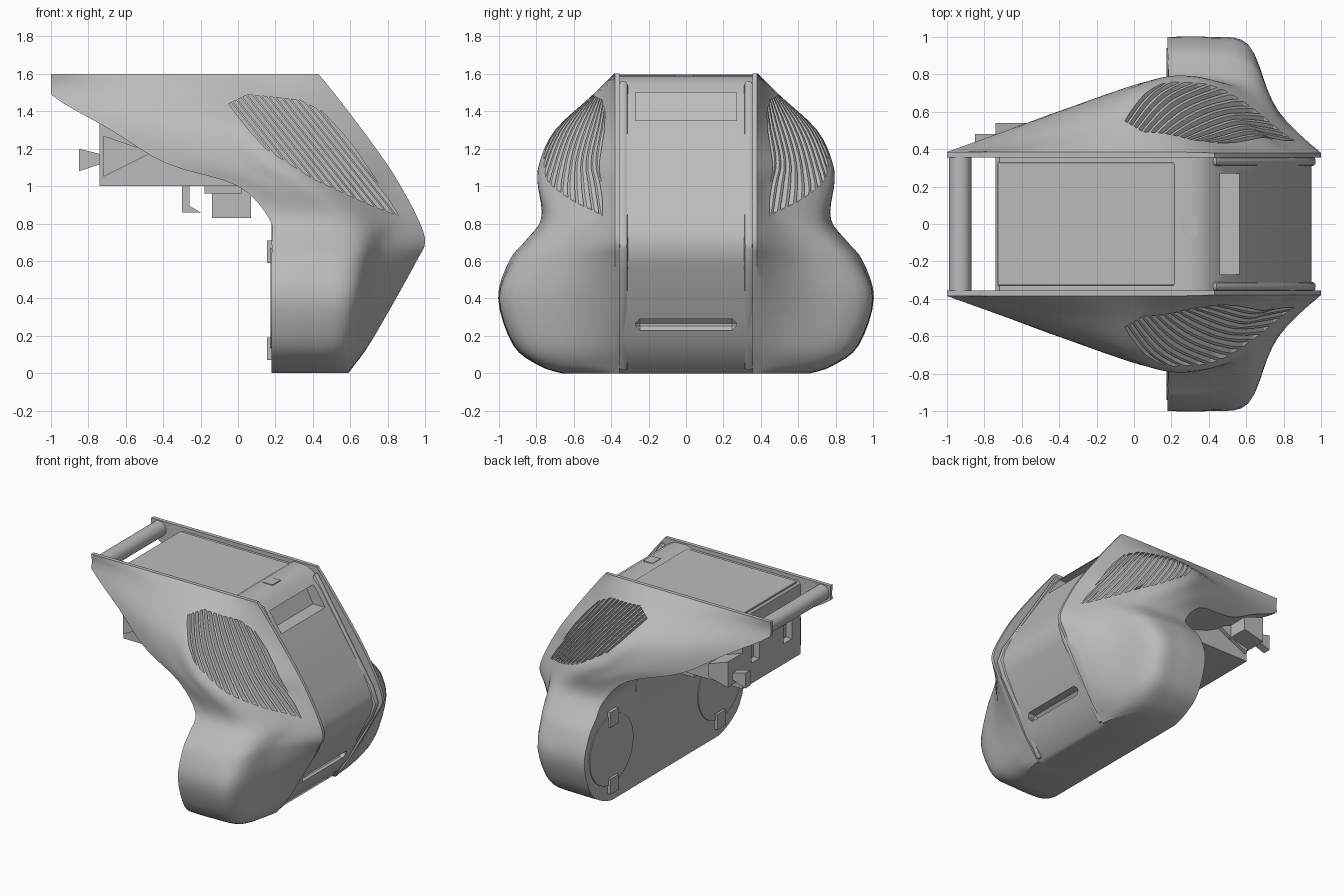
import bpy, bmesh, math
from mathutils import Vector

if "Cube" in bpy.data.objects:
    bpy.data.objects.remove(bpy.data.objects["Cube"])

grey = bpy.data.materials.new("plain_grey")
grey.use_nodes = True
grey.diffuse_color = (0.5, 0.5, 0.5, 1)
grey.node_tree.nodes["Principled BSDF"].inputs["Base Color"].default_value = (0.5, 0.5, 0.5, 1)


def to_object(name, bm):
    bmesh.ops.recalc_face_normals(bm, faces=bm.faces)
    mesh = bpy.data.meshes.new(name)
    bm.to_mesh(mesh)
    bm.free()
    mesh.materials.append(grey)
    ob = bpy.data.objects.new(name, mesh)
    bpy.context.collection.objects.link(ob)
    return ob


def select(ob):
    bpy.ops.object.select_all(action="DESELECT")
    ob.select_set(True)
    bpy.context.view_layer.objects.active = ob


def modify(ob, kind, **settings):
    select(ob)
    mod = ob.modifiers.new(kind, kind)
    for key, value in settings.items():
        setattr(mod, key, value)
    bpy.ops.object.modifier_apply(modifier=mod.name)


def cut(ob, cutter):
    modify(ob, "BOOLEAN", operation="DIFFERENCE", solver="EXACT", object=cutter)
    bpy.data.objects.remove(cutter)


def mirror(ob):
    modify(ob, "MIRROR", use_axis=(False, True, False), use_mirror_merge=False)


def smooth(ob, degrees=30):
    select(ob)
    bpy.ops.object.shade_smooth_by_angle(angle=math.radians(degrees))


def extrude_y(bm, depth):
    new = bmesh.ops.extrude_face_region(bm, geom=bm.faces[:])["geom"]
    bmesh.ops.translate(bm, vec=(0, depth, 0),
                        verts=[v for v in new if isinstance(v, bmesh.types.BMVert)])


def prism(name, outline, y0, y1):
    """Extrude an x-z outline along y."""
    bm = bmesh.new()
    bm.faces.new([bm.verts.new((x, y0, z)) for x, z in outline])
    extrude_y(bm, y1 - y0)
    return to_object(name, bm)


def box(name, lo, hi):
    return prism(name, [(lo[0], lo[2]), (hi[0], lo[2]), (hi[0], hi[2]), (lo[0], hi[2])], lo[1], hi[1])


def cylinder(name, radius, depth, location, rotation):
    bpy.ops.mesh.primitive_cylinder_add(vertices=36, radius=radius, depth=depth,
                                        location=location, rotation=rotation)
    ob = bpy.context.object
    ob.name = name
    ob.data.materials.append(grey)
    return ob


def spline(points, steps):
    """Catmull-Rom curve through points of any dimension."""
    pts = [Vector(p) for p in points]
    out = []
    for i in range(len(pts) - 1):
        a, b, c, d = pts[max(i - 1, 0)], pts[i], pts[i + 1], pts[min(i + 2, len(pts) - 1)]
        for s in range(steps):
            t = s / steps
            out.append(b + 0.5 * t * ((c - a) + t * ((2 * a - 5 * b + 4 * c - d) + t * (3 * (b - c) + d - a))))
    return out + [pts[-1]]


# Side hull: height, then section points from the rear edge to the front ridge
INNER, RIDGE = 0.355, 0.38
levels = [
    (0, .18, .66, .33, .66, .48, .64, .56, .5, .59),
    (.04, .18, .78, .35, .78, .54, .75, .61, .55, .62),
    (.15, .18, .92, .38, .92, .58, .88, .67, .6, .7),
    (.4, .18, 1, .4, 1, .61, .96, .72, .66, .845),
    (.6, .18, .94, .4, .94, .63, .88, .76, .62, .955),
    (.7, .18, .86, .4, .86, .64, .8, .79, .57, 1),
    (.82, .17, .77, .4, .77, .62, .71, .82, .49, .965),
    (1, 0, .73, .2, .785, .43, .755, .72, .48, .87),
    (1.12, -.38, .61, 0, .74, .25, .77, .6, .52, .795),
    (1.3, -.68, .5, -.2, .64, .1, .69, .48, .47, .665),
    (1.49, -1, .385, -.4, .46, 0, .495, .3, .44, .52),
    (1.6, -1, .385, -.6, .385, -.1, .385, .2, .385, .43),
]
bm = bmesh.new()
loops = []
for row in spline(levels, 4):
    z, p = row[0], list(row)[1:] + [RIDGE]
    p[0] = max(p[0], -1)
    section = spline([p[i:i + 2] for i in range(0, len(p), 2)], 5)
    section = [(p[0], INNER)] + [tuple(q) for q in section] + [(p[-2], INNER)]
    loops.append([bm.verts.new((x, y, z)) for x, y in section])
for low, high in zip(loops, loops[1:]):
    for i in range(len(low)):
        j = (i + 1) % len(low)
        bm.faces.new((low[i], low[j], high[j], high[i]))
bm.faces.new(loops[0])
bm.faces.new(loops[-1])
hull = to_object("side_hulls", bm)

# Diagonal vent slots, trimmed to the leaf-shaped vent outline
vent = [(-.05, 1.44), (.05, 1.49), (.33, 1.46), (.45, 1.4), (.6, 1.24), (.76, 1.0),
        (.86, .84), (.68, .91), (.4, 1.04), (.15, 1.2), (.02, 1.34)]
normal = Vector((0.78, 0, 0.62)).normalized()
spans = [normal.x * x + normal.z * z for x, z in vent]
start, end, count = min(spans), max(spans), 14
pitch = (end - start) / count
slots = bmesh.new()
for k in range(count):
    bm = bmesh.new()
    bm.faces.new([bm.verts.new((x, .4, z)) for x, z in vent])
    for offset, sign in ((0.18, -1), (0.82, 1)):
        bmesh.ops.bisect_plane(bm, geom=bm.verts[:] + bm.edges[:] + bm.faces[:],
                               plane_co=normal * (start + (k + offset) * pitch),
                               plane_no=normal * sign, clear_outer=True)
    extrude_y(bm, 1)
    strip = bpy.data.meshes.new("strip")
    bm.to_mesh(strip)
    bm.free()
    slots.from_mesh(strip)
    bpy.data.meshes.remove(strip)
cut(hull, to_object("vent_cutter", slots))
mirror(hull)
smooth(hull)

# Central body between the hulls, with the upper window and the lower slot
profile = [(-.74, 1), (-.74, 1.55), (-.72, 1.57), (.2, 1.57), (.24, 1.59), (.35, 1.585), (.41, 1.55),
           (.48, 1.48), (.86, .9), (.93, .76), (.95, .68), (.92, .58), (.7, .17), (.58, .01), (.55, 0),
           (.18, 0), (.18, .82), (.14, .91), (.07, .97), (0, 1)]
body = prism("central_body", profile, -.36, .36)
cut(body, prism("window_cutter", [(.38, 1.5), (.46, 1.35), (.9, 1.35), (.9, 1.5)], -.27, .27))
slot = box("slot_cutter", (.68, -.27, .23), (.9, .27, .29))
modify(slot, "BEVEL", width=.024, segments=1)
cut(body, slot)
for side in (-1, 1):
    cut(body, box("rear_window_cutter", (-.8, side * .2 - .05, 1.16), (-.69, side * .2 + .05, 1.34)))
smooth(body, 35)

# Flared strips where the front panel meets the ridges
flare = prism("front_flares", [(.44, 1.57), (.93, .8), (.975, .68), (.93, .56), (.6, .01),
                               (.54, .04), (.86, .68), (.4, 1.5)], .31, .36)
modify(flare, "BEVEL", width=.02, segments=2)
mirror(flare)
smooth(flare, 40)

# Top lid, button and carrying handle
lid = box("top_lid", (-.73, -.33, 1.56), (.22, .33, 1.58))
modify(lid, "BEVEL", width=.012, segments=2)
box("top_button", (.26, -.06, 1.58), (.34, .04, 1.593))
handle = cylinder("carry_handle", .06, .74, (-.93, 0, 1.535), (math.pi / 2, 0, 0))
smooth(handle)

# Round covers and clips on the rear of the lower pods
cover = cylinder("pod_covers", .27, .02, (.184, .67, .4), (0, math.pi / 2, 0))
select(cover)
bpy.ops.object.transform_apply(location=True, rotation=True)
mirror(cover)
smooth(cover)
for name, low in (("lower_clips", .07), ("upper_clips", .59)):
    mirror(box(name, (.155, .61, low), (.2, .71, low + .12)))

# Fittings beneath and behind the central body
box("underside_block", (-.14, -.1, .83), (.07, .1, 1.02))
box("underside_lip", (-.18, -.12, .96), (.02, .12, 1.01))
box("underside_peg", (-.3, -.03, .87), (-.26, .03, 1.01))
prism("peg_foot", [(-.3, .86), (-.2, .86), (-.27, .9)], -.03, .03)
mirror(prism("side_bracket", [(-.72, 1.05), (-.72, 1.27), (-.46, 1.18)], .35, .39))
prism("rear_bracket", [(-.74, 1.08), (-.74, 1.28), (-.57, 1.22), (-.57, 1.12)], .35, .54)
prism("rear_spike", [(-.85, 1.08), (-.85, 1.2), (-.73, 1.17), (-.73, 1.12)], .42, .48)
